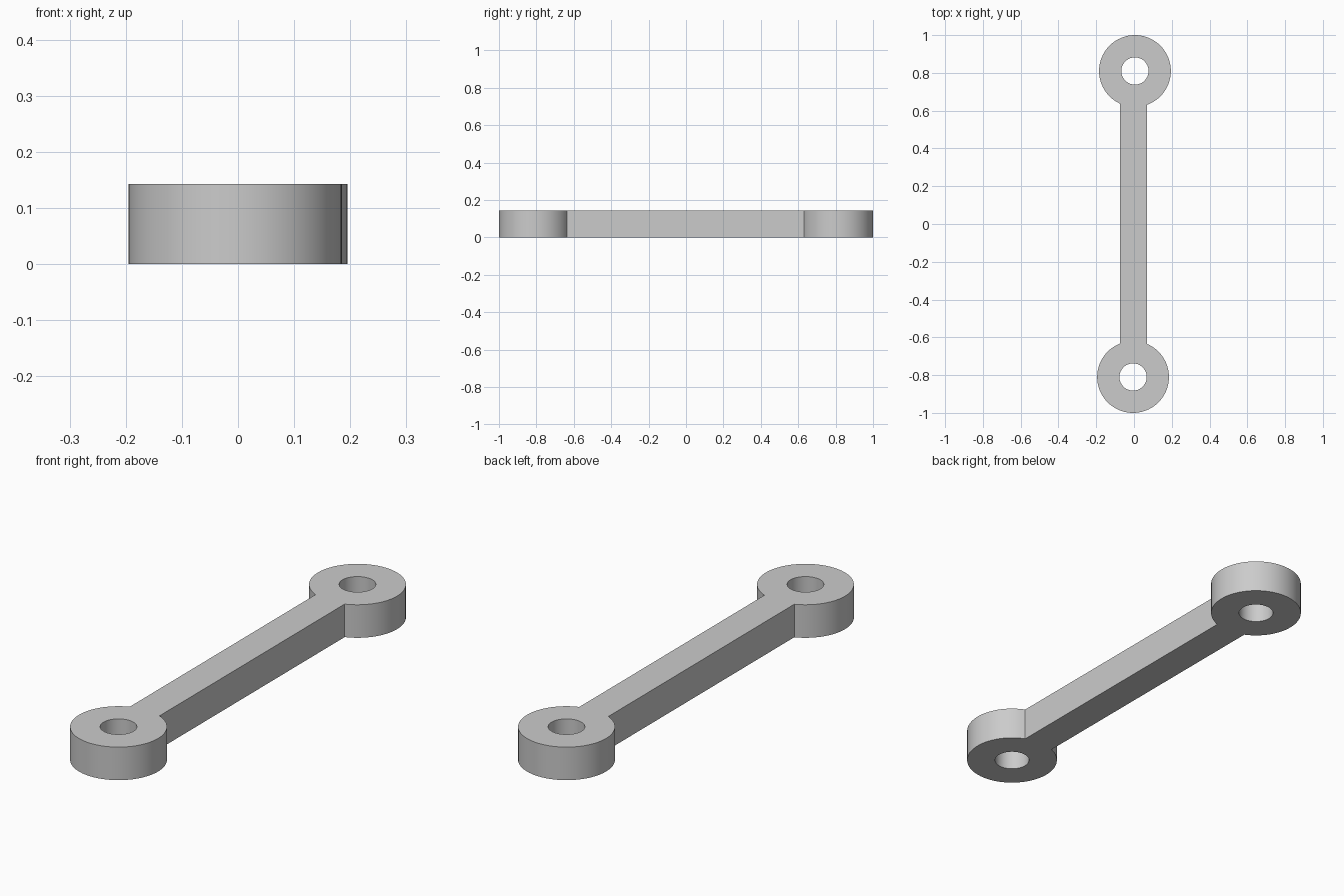
import bpy, bmesh, math

if "Cube" in bpy.data.objects:
    bpy.data.objects.remove(bpy.data.objects["Cube"], do_unlink=True)

HEIGHT = 0.143
EYE_R, HOLE_R = 0.19, 0.072
BACK, FRONT = (0.005, 0.81), (-0.005, -0.81)
BAR_LEFT, BAR_RIGHT = 0.069, -0.075    # x of the two bar sides
STEPS = 72


def arc(centre, radius, start, end, steps):
    return [(centre[0] + radius * math.cos(start + (end - start) * i / steps),
             centre[1] + radius * math.sin(start + (end - start) * i / steps))
            for i in range(steps + 1)]


def bar_angle(centre, x):
    # angle at which a bar side meets the eye's rim, on the +y side
    return math.acos((x - centre[0]) / EYE_R)


def circle(centre):
    return arc(centre, HOLE_R, 0, math.tau, STEPS)[:-1]


# Outline: round the back eye, down one bar side, round the front eye
back_arc = arc(BACK, EYE_R, -bar_angle(BACK, BAR_LEFT),
               math.tau - bar_angle(BACK, BAR_RIGHT), STEPS)
front_arc = arc(FRONT, EYE_R, bar_angle(FRONT, BAR_RIGHT),
                math.tau + bar_angle(FRONT, BAR_LEFT), STEPS)

# Fill the outline around both holes and extrude it to a solid
bm = bmesh.new()
edges = []
for loop in (back_arc + front_arc, circle(BACK), circle(FRONT)):
    verts = [bm.verts.new((x, y, 0)) for x, y in loop]
    edges += [bm.edges.new((verts[i - 1], verts[i])) for i in range(len(verts))]
bmesh.ops.triangle_fill(bm, edges=edges, use_beauty=True, normal=(0, 0, 1))
top = bmesh.ops.extrude_face_region(bm, geom=bm.faces[:], use_keep_orig=True)
bmesh.ops.translate(bm, vec=(0, 0, HEIGHT),
                    verts=[g for g in top["geom"] if isinstance(g, bmesh.types.BMVert)])
bmesh.ops.recalc_face_normals(bm, faces=bm.faces[:])

mesh = bpy.data.meshes.new("link_arm")
bm.to_mesh(mesh)
bm.free()
link = bpy.data.objects.new("link_arm", mesh)
bpy.context.collection.objects.link(link)

# Plain grey
grey = bpy.data.materials.new("light_grey")
grey.use_nodes = True
colour = (0.6, 0.6, 0.6, 1)
grey.diffuse_color = colour
grey.node_tree.nodes["Principled BSDF"].inputs["Base Color"].default_value = colour
mesh.materials.append(grey)

# Smooth rims, sharp corners
bpy.ops.object.select_all(action="DESELECT")
link.select_set(True)
bpy.context.view_layer.objects.active = link
bpy.ops.object.shade_smooth_by_angle(angle=math.radians(30))
